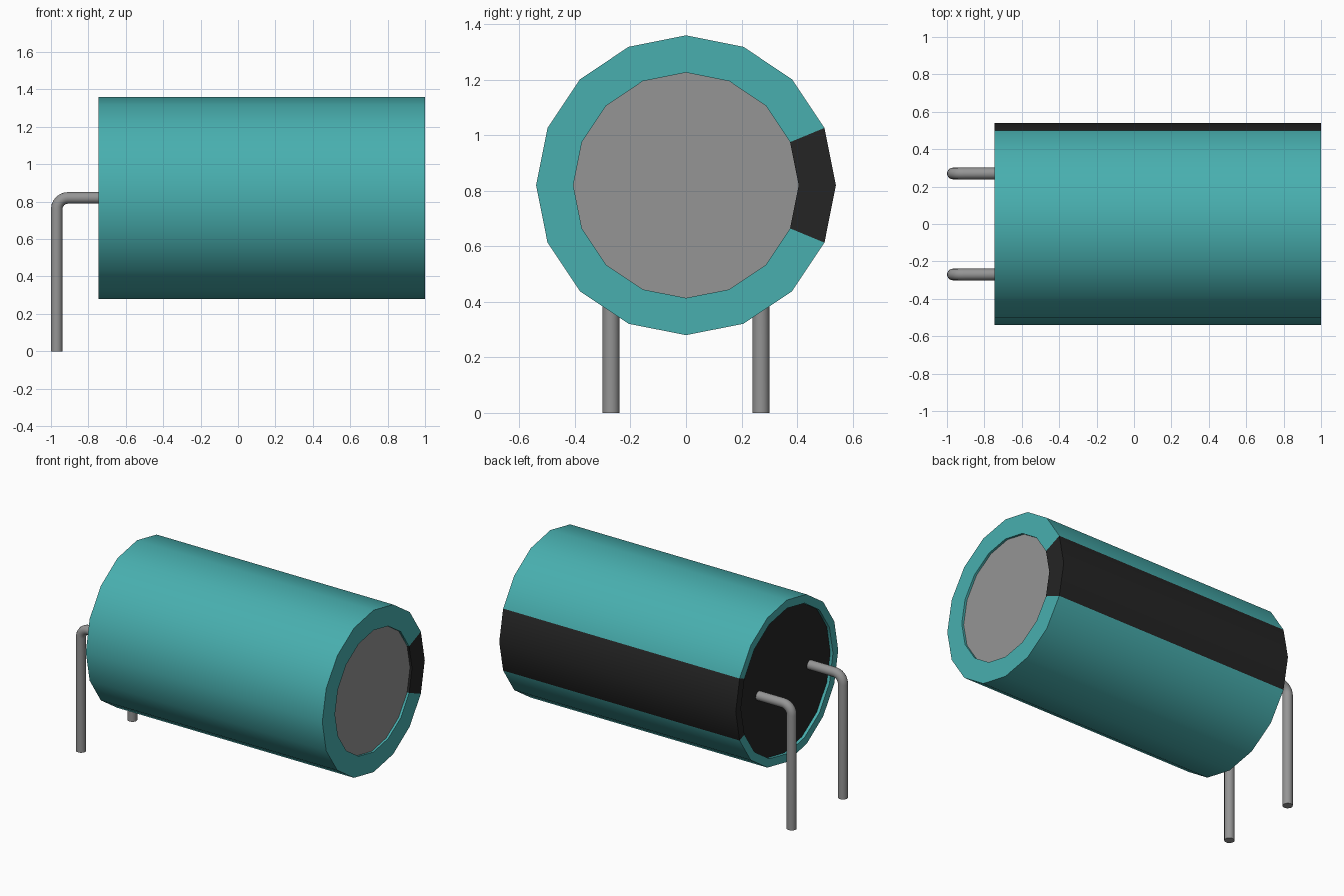
import bpy, bmesh, math
from mathutils import Vector

cube = bpy.data.objects.get("Cube")
if cube:
    bpy.data.objects.remove(cube, do_unlink=True)

AXIS_Z, SIDES = 0.82, 16


def material(name, rgb):
    m = bpy.data.materials.new(name)
    m.use_nodes = True
    m.diffuse_color = (*rgb, 1)
    m.node_tree.nodes["Principled BSDF"].inputs["Base Color"].default_value = (*rgb, 1)
    return m


teal = material("teal sleeve", (0.065, 0.43, 0.43))
black = material("black", (0.018, 0.018, 0.018))
grey = material("grey metal", (0.30, 0.30, 0.30))


def finish(name, bm, mats):
    bmesh.ops.recalc_face_normals(bm, faces=bm.faces)
    mesh = bpy.data.meshes.new(name)
    bm.to_mesh(mesh)
    bm.free()
    ob = bpy.data.objects.new(name, mesh)
    bpy.context.collection.objects.link(ob)
    for m in mats:
        mesh.materials.append(m)
    bpy.ops.object.select_all(action="DESELECT")
    ob.select_set(True)
    bpy.context.view_layer.objects.active = ob
    bpy.ops.object.shade_smooth_by_angle(angle=math.radians(30))
    return ob


def ring(bm, x, r):
    return [bm.verts.new((x, r * math.cos(a), AXIS_Z + r * math.sin(a)))
            for a in (2 * math.pi * i / SIDES for i in range(SIDES))]


def bridge(bm, a, b, stripe=()):
    n = len(a)
    for i in range(n):
        j = (i + 1) % n
        f = bm.faces.new((a[i], a[j], b[j], b[i]))
        f.material_index = int(i in stripe)


# Sleeve with rolled-in ends; the two segments facing +y form the black stripe
bm = bmesh.new()
profile = [(0.98, 0.406), (1.0, 0.406), (1.0, 0.54),
           (-0.745, 0.54), (-0.745, 0.485), (-0.72, 0.485)]
rings = [ring(bm, x, r) for x, r in profile]
for a, b in zip(rings, rings[1:]):
    bridge(bm, a, b, stripe=(0, SIDES - 1))
finish("sleeve", bm, [teal, black])

# Recessed end discs: metal can top and black base seal
for name, x, r, depth, mat in (("can_top", 0.985, 0.406, -0.008, grey),
                               ("base_seal", -0.725, 0.485, 0.008, black)):
    bm = bmesh.new()
    outer, inner = ring(bm, x, r), ring(bm, x + depth, r)
    bridge(bm, outer, inner)
    bm.faces.new(outer)
    bm.faces.new(inner)
    finish(name, bm, [mat])

# Bent wire leads: out of the base, round a bend, then straight down
LEAD_X, LEAD_R, BEND = -0.969, 0.031, 0.06
for name, y in (("lead_front", -0.27), ("lead_back", 0.27)):
    # each station is (centre, angle turned from -x towards -z)
    path = [(Vector((-0.72, y, AXIS_Z)), 0.0)]
    for k in range(7):
        t = math.pi / 2 * k / 6
        path.append((Vector((LEAD_X + BEND - BEND * math.sin(t), y,
                             AXIS_Z - BEND + BEND * math.cos(t))), t))
    path.append((Vector((LEAD_X, y, 0)), math.pi / 2))
    bm = bmesh.new()
    loops = []
    for c, t in path:
        out = Vector((-math.sin(t), 0, math.cos(t)))
        side = Vector((0, 1, 0))
        loops.append([bm.verts.new(c + LEAD_R * (math.cos(a) * side + math.sin(a) * out))
                      for a in (2 * math.pi * i / 16 for i in range(16))])
    for a, b in zip(loops, loops[1:]):
        bridge(bm, a, b)
    bm.faces.new(loops[0])
    bm.faces.new(loops[-1])
    finish(name, bm, [grey])
